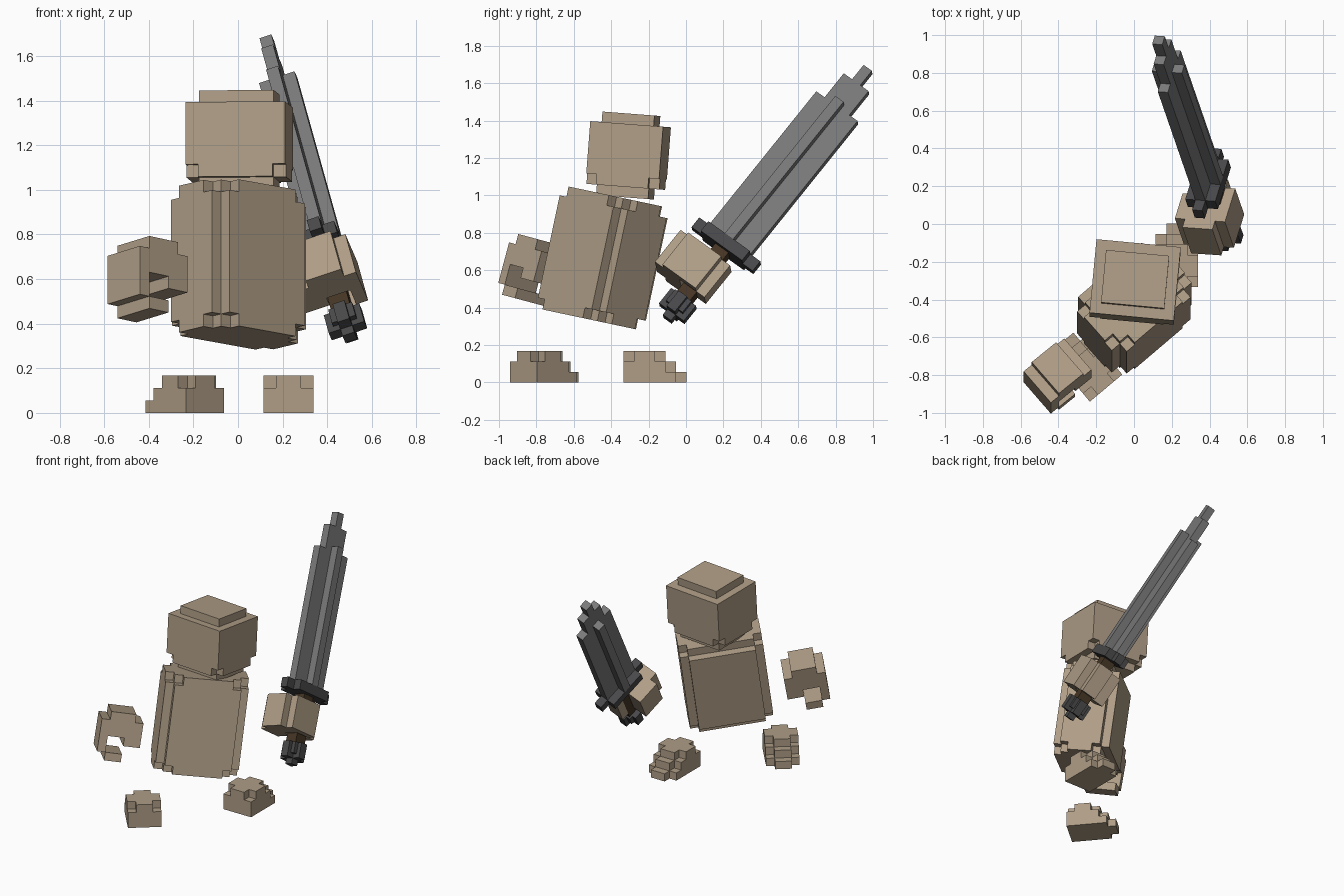
import bpy, bmesh, math
from mathutils import Matrix, Vector

if "Cube" in bpy.data.objects:
    bpy.data.objects.remove(bpy.data.objects["Cube"])

V = 0.056  # size of one block


def material(name, rgb):
    m = bpy.data.materials.new(name)
    m.diffuse_color = (*rgb, 1)
    m.use_nodes = True
    m.node_tree.nodes["Principled BSDF"].inputs["Base Color"].default_value = m.diffuse_color
    return m


SKIN = material("tan", (0.43, 0.34, 0.24))
STEEL = material("steel grey", (0.19, 0.19, 0.19))
DARK = material("dark grey", (0.065, 0.065, 0.068))
BROWN = material("dark brown", (0.06, 0.036, 0.018))


def blocks(name, boxes, mat, rot, loc):
    """Union of boxes (x0,x1,y0,y1,z0,z1 in block units) with only outer faces kept."""
    cuts = [sorted({round(b[k], 4) for b in boxes for k in (2 * a, 2 * a + 1)}) for a in range(3)]
    n = [len(c) - 1 for c in cuts]
    full = set()
    for i in range(n[0]):
        for j in range(n[1]):
            for k in range(n[2]):
                c = [(cuts[a][t] + cuts[a][t + 1]) / 2 for a, t in enumerate((i, j, k))]
                if any(all(b[2 * a] < c[a] < b[2 * a + 1] for a in range(3)) for b in boxes):
                    full.add((i, j, k))
    bm = bmesh.new()
    for cell in full:
        for a in range(3):
            for s in (0, 1):
                other = list(cell)
                other[a] += 1 if s else -1
                if tuple(other) in full:
                    continue
                u, w = (a + 1) % 3, (a + 2) % 3
                ring = []
                for du, dw in ((0, 0), (1, 0), (1, 1), (0, 1)):
                    p = [0, 0, 0]
                    p[a] = cuts[a][cell[a] + s]
                    p[u] = cuts[u][cell[u] + du]
                    p[w] = cuts[w][cell[w] + dw]
                    ring.append(bm.verts.new(Vector(p) * V))
                bm.faces.new(ring if s else ring[::-1])
    bmesh.ops.remove_doubles(bm, verts=bm.verts, dist=1e-5)
    bmesh.ops.dissolve_limit(bm, angle_limit=0.01, verts=bm.verts, edges=bm.edges)
    me = bpy.data.meshes.new(name)
    bm.to_mesh(me)
    bm.free()
    me.materials.append(mat)
    ob = bpy.data.objects.new(name, me)
    bpy.context.collection.objects.link(ob)
    ob.matrix_world = Matrix.Translation(loc) @ rot.to_4x4()
    return ob


def box(w, d, z0, z1):
    return (-w / 2, w / 2, -d / 2, d / 2, z0, z1)


def pose(pitch, yaw):
    return (Matrix.Rotation(math.radians(pitch), 3, 'X')
            @ Matrix.Rotation(math.radians(yaw), 3, 'Z'))


# Head: stepped crown, chin layer and clipped lower corners
blocks("head", [box(8, 7, -2, 3), box(6, 7, -3, -2), box(8, 5, -3, -2),
                box(6, 5, 3, 4), box(6, 5, -4, -3)],
       SKIN, pose(-4.4, -5.4), (0.006, -0.309, 1.213))

# Torso: barrel with clipped vertical edges and clipped top and bottom corners
blocks("torso", [box(10, 5, -5, 5), box(8, 7, -5, 5),
                 box(8, 5, -6, 6), (-3, 3, -3.5, 2.5, -6, 6), box(10, 3, -6, 6)],
       SKIN, pose(-12, 41), (0.002, -0.445, 0.665))

# Feet: three layers stepping down towards the back
FOOT = [(-2, 2, -3, 2, 0, 1), (-1, 1, -3, 3, 0, 1),
        (-2, 2, -3, 1, 1, 2), (-1, 1, -3, 2, 1, 2),
        (-1, 1, -3, 1, 2, 3), (-2, 2, -2, 0, 2, 3)]
blocks("right_foot", FOOT, SKIN, pose(0, 0), (0.227, -0.165, 0))
blocks("left_foot", FOOT, SKIN, pose(0, 40), (-0.256, -0.74, 0))

# Hands: open fist curled around a gap; the second is mirrored
HAND = [(-1.5, 1.5, -2, 2, 2, 3),       # knuckles
        (-2.5, 2.5, -2, 2, 0, 2),       # palm
        (-2.5, -1.5, -2, 2, -2, 2),     # outer wall
        (0.5, 2.5, -2, 2, -1, 2),       # thumb side
        (-1.5, 0.5, -2, 2, -3, -2)]     # finger tips
blocks("empty_hand", HAND, SKIN, pose(-15, 40), (-0.405, -0.805, 0.595))

# Sword frame: z along the blade, x across its width, y through its thickness
d = Vector((-0.212, 0.612, 0.761)).normalized()
w = Vector((0.25, 0.77, -0.585))
w = (w - d * w.dot(d)).normalized()
n = d.cross(w)
axis = Vector((0.435, 0.092, 0.577))
sword = Matrix((w, n, d)).transposed()
grip = Matrix((-n, d, -w)).transposed()
mirrored = [(-b[1], -b[0], *b[2:]) for b in HAND]
blocks("sword_hand", mirrored, SKIN, grip,
       axis + n * (0.35 * V) - w * (1.2 * V))

# Blade: narrowing towards the tip, with a raised ridge on both sides
blocks("blade", [box(5, 1, 4.2, 20.9), box(3, 1, 4.2, 23.9),
                 box(1, 1, 4.2, 25.7), box(1, 3, 4.2, 21.4)], STEEL, sword, axis)
# Guard
blocks("guard", [box(7.4, 1, 3, 4.2), box(5, 3, 3, 4.2)], DARK, sword, axis)
# Handle
blocks("handle", [box(1.6, 1.6, -3, 3)], BROWN, sword, axis)
# Pommel: cross-shaped knob
blocks("pommel", [box(3, 1, -4.9, -3), box(1, 3, -4.9, -3), box(2, 2, -4.4, -3),
                  box(1, 1, -5.6, -2.9)], DARK, sword, axis)
